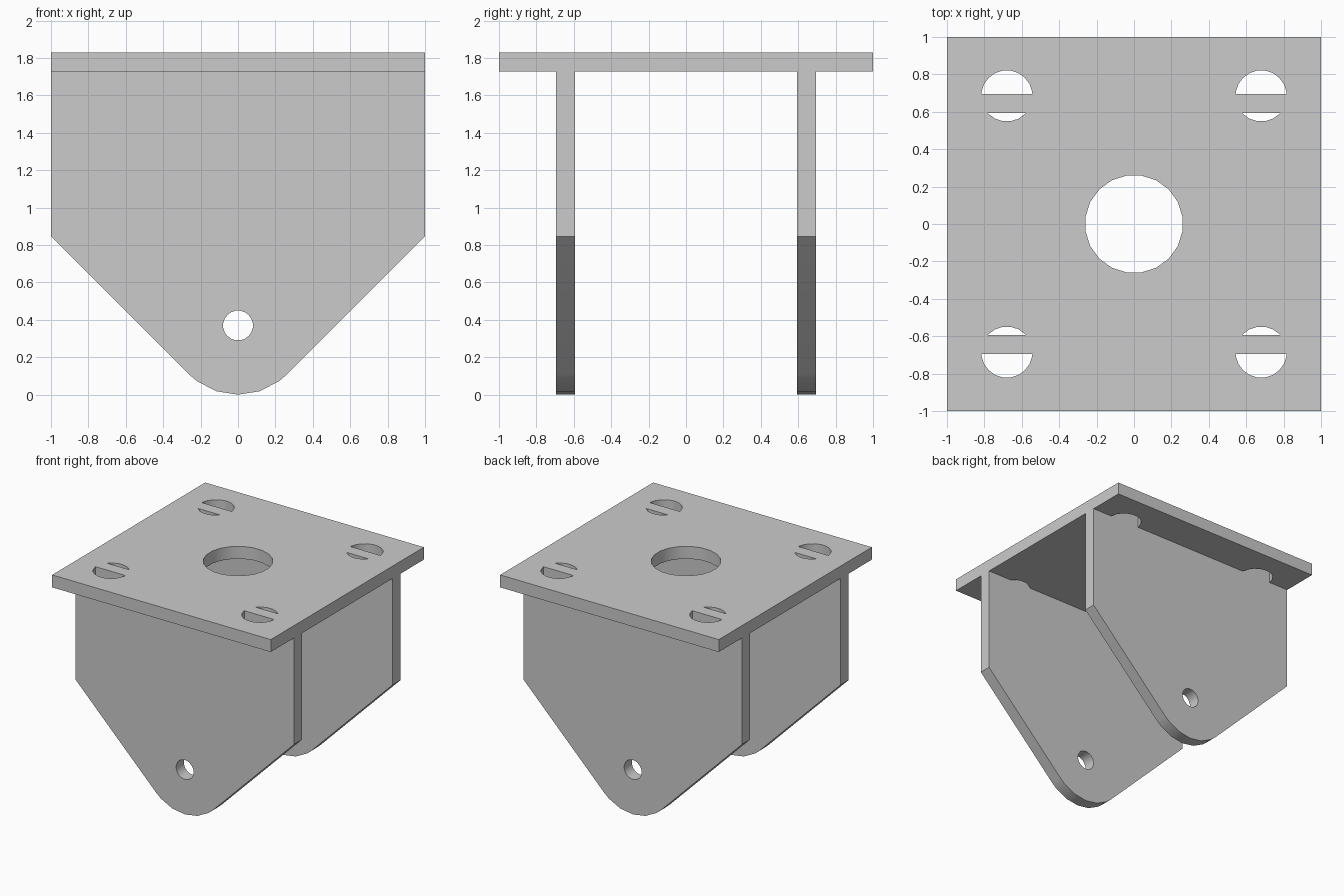
import bpy
import bmesh
from math import pi, sin, cos, asin, radians
from mathutils import Vector

SIDES = 20
STEP = 2 * pi / SIDES
TOP, UNDER = 1.83, 1.727           # plate faces
WALL_IN, WALL_OUT = 0.593, 0.694   # cheek faces
HOLE_X, HOLE_Y, HOLE_R = 0.68, 0.685, 0.137
PIN_Z, EAR_R = 0.37, 0.37

if "Cube" in bpy.data.objects:
    bpy.data.objects.remove(bpy.data.objects["Cube"])

steel = bpy.data.materials.new("plain grey steel")
steel.use_nodes = True
GREY = (0.6, 0.6, 0.6, 1)
steel.diffuse_color = GREY
steel.node_tree.nodes["Principled BSDF"].inputs["Base Color"].default_value = GREY


def prism(name, points, push):
    """Extrude a flat outline along a vector."""
    bm = bmesh.new()
    face = bm.faces.new([bm.verts.new(p) for p in points])
    out = bmesh.ops.extrude_face_region(bm, geom=[face])
    moved = [v for v in out["geom"] if isinstance(v, bmesh.types.BMVert)]
    bmesh.ops.translate(bm, verts=moved, vec=Vector(push))
    bmesh.ops.recalc_face_normals(bm, faces=bm.faces)
    mesh = bpy.data.meshes.new(name)
    bm.to_mesh(mesh)
    bm.free()
    mesh.materials.append(steel)
    obj = bpy.data.objects.new(name, mesh)
    bpy.context.collection.objects.link(obj)
    return obj


def arc(r, start, end):
    """Points on an arc: both ends plus the regular vertices between."""
    angles = [start] + [k * STEP + STEP / 2 for k in range(-SIDES, SIDES)
                        if start + 0.02 < k * STEP + STEP / 2 < end - 0.02] + [end]
    return [(r * cos(a), r * sin(a)) for a in angles]


def ring(r):
    return [(r * cos((k + 0.5) * STEP), r * sin((k + 0.5) * STEP)) for k in range(SIDES)]


def cut(obj, cutters):
    """Subtract the cutters, bake the result and drop the cutters."""
    for c in cutters:
        c.hide_render = True
        mod = obj.modifiers.new("hole", "BOOLEAN")
        mod.operation, mod.solver, mod.object = "DIFFERENCE", "EXACT", c
    bpy.context.view_layer.update()
    graph = bpy.context.evaluated_depsgraph_get()
    baked = bpy.data.meshes.new_from_object(obj.evaluated_get(graph))
    obj.modifiers.clear()
    obj.data = baked
    for c in cutters:
        bpy.data.objects.remove(c)
    bpy.ops.object.select_all(action="DESELECT")
    obj.select_set(True)
    bpy.context.view_layer.objects.active = obj
    bpy.ops.object.shade_smooth_by_angle(angle=radians(30))


# Mounting plate with a centre bore
plate = prism("mounting_plate",
              [(-1, -1, UNDER), (1, -1, UNDER), (1, 1, UNDER), (-1, 1, UNDER)],
              (0, 0, TOP - UNDER))
LOW, THROUGH = UNDER - 0.1, (0, 0, 0.4)
cutters = [prism("bore_cutter", [(x, y, LOW) for x, y in ring(0.262)], THROUGH)]

# Bolt holes, each split in two by the cheek that runs through it
outer = asin((WALL_OUT - HOLE_Y) / HOLE_R)
inner = asin((WALL_IN - HOLE_Y) / HOLE_R)
for sx in (-1, 1):
    for sy in (-1, 1):
        for start, end in ((outer, pi - outer), (-pi - inner, inner)):
            pts = [(sx * (HOLE_X + x), sy * (HOLE_Y + y), LOW)
                   for x, y in arc(HOLE_R, start, end)]
            cutters.append(prism("bolt_cutter", pts, THROUGH))
cut(plate, cutters)

# Two cheeks with a rounded ear and a pin hole
ear = [(EAR_R * sin(a), PIN_Z - EAR_R * cos(a))
       for a in (-pi / 4, -2 * STEP, -STEP, 0, STEP, 2 * STEP, pi / 4)]
shoulder = PIN_Z - EAR_R * cos(pi / 4) + 1 - EAR_R * sin(pi / 4)
outline = ear + [(1, shoulder), (1, UNDER), (-1, UNDER), (-1, shoulder)]
for name, y in (("front_cheek", -WALL_OUT), ("back_cheek", WALL_IN)):
    cheek = prism(name, [(x, y, z) for x, z in outline], (0, WALL_OUT - WALL_IN, 0))
    pin = prism("pin_cutter", [(x, y - 0.1, PIN_Z + z) for x, z in ring(0.08)], (0, 0.4, 0))
    cut(cheek, [pin])
